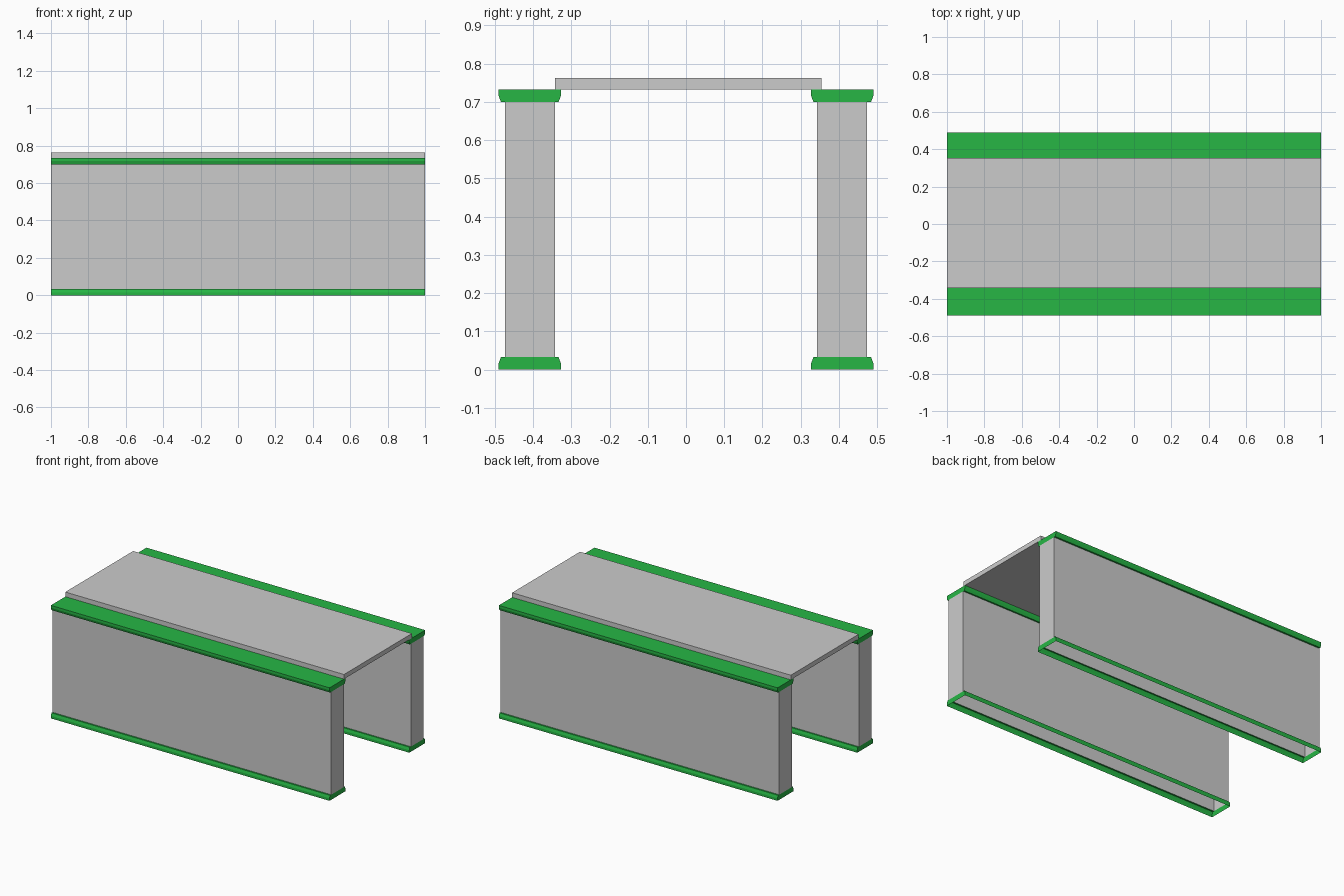
import bpy, bmesh

if "Cube" in bpy.data.objects:
    bpy.data.objects.remove(bpy.data.objects["Cube"])

GREEN = bpy.data.materials.new("green_trim")
GREEN.diffuse_color = (0.02, 0.47, 0.06, 1)
GREEN.use_nodes = True
GREEN.node_tree.nodes["Principled BSDF"].inputs["Base Color"].default_value = GREEN.diffuse_color


def extrude_profile(name, profile, open_sides=(), mat=None, mirror=True):
    """Run a (y, z) profile along x; open_sides lists profile edges left open."""
    bm = bmesh.new()
    a = [bm.verts.new((-1, y, z)) for y, z in profile]
    b = [bm.verts.new((1, y, z)) for y, z in profile]
    bm.faces.new(a)
    bm.faces.new(b)
    n = len(profile)
    sides = [bm.faces.new((a[i], a[(i + 1) % n], b[(i + 1) % n], b[i])) for i in range(n)]
    bmesh.ops.recalc_face_normals(bm, faces=bm.faces[:])
    bmesh.ops.delete(bm, geom=[sides[i] for i in open_sides], context='FACES_ONLY')
    mesh = bpy.data.meshes.new(name)
    bm.to_mesh(mesh)
    bm.free()
    ob = bpy.data.objects.new(name, mesh)
    bpy.context.collection.objects.link(ob)
    if mat:
        mesh.materials.append(mat)
    if mirror:
        m = ob.modifiers.new("mirror", 'MIRROR')
        m.use_axis = (False, True, False)
        m.use_mirror_merge = False
    return ob


# Hollow side walls, open at top and bottom where they meet the trim
extrude_profile("side_walls",
                [(0.343, 0.033), (0.473, 0.033), (0.473, 0.70), (0.343, 0.70)],
                open_sides=(0, 2))

# Base trim: open underneath and open into the hollow wall
base = [(0.49, 0), (0.49, 0.016), (0.484, 0.033), (0.473, 0.033),
        (0.343, 0.033), (0.333, 0.033), (0.327, 0.016), (0.327, 0)]
extrude_profile("base_trim", base, open_sides=(3, 7), mat=GREEN)

# Top trim: the same moulding turned over, with a closed top
extrude_profile("top_trim", [(y, 0.733 - z) for y, z in base], open_sides=(3,), mat=GREEN)

# Deck slab bridging the two walls
extrude_profile("deck_slab",
                [(-0.342, 0.733), (0.354, 0.733), (0.354, 0.763), (-0.342, 0.763)],
                mirror=False)
